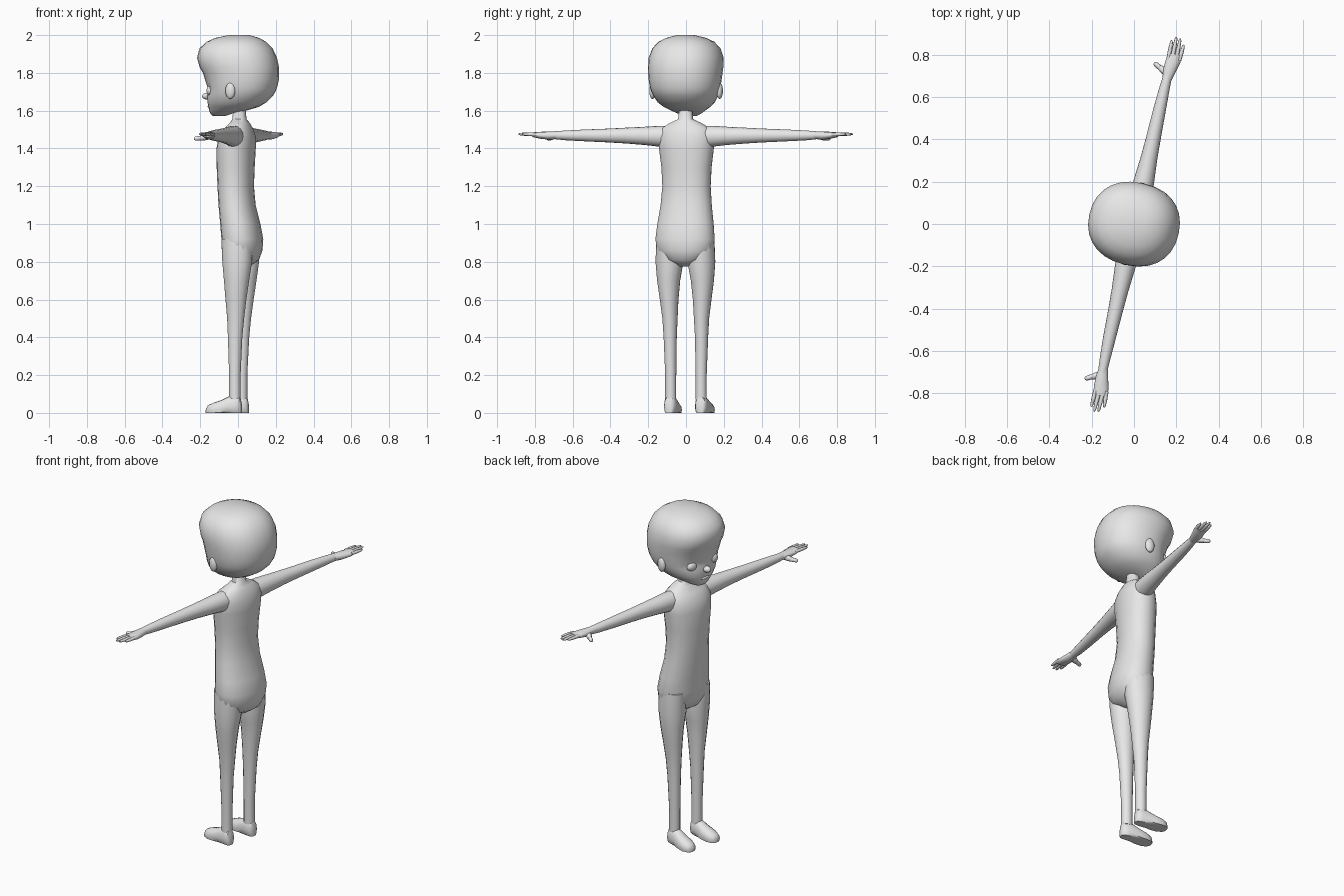
import bpy, bmesh, math
from mathutils import Vector, Matrix

YAW = math.radians(-102.4)          # the figure is turned to face -x
grey = bpy.data.materials.new("plain_grey")
grey.diffuse_color = (0.8, 0.8, 0.8, 1)


def finish(name, bm, mirror=False, angle=50):
    bmesh.ops.recalc_face_normals(bm, faces=bm.faces)
    me = bpy.data.meshes.new(name)
    bm.to_mesh(me)
    bm.free()
    for p in me.polygons:
        p.use_smooth = True
    me.set_sharp_from_angle(angle=math.radians(angle))
    me.materials.append(grey)
    ob = bpy.data.objects.new(name, me)
    bpy.context.collection.objects.link(ob)
    ob.rotation_euler.z = YAW
    if mirror:
        ob.modifiers.new("mirror", 'MIRROR')
    return ob


def add_loft(bm, rings, axis, n=16, power=2.0, floor=None):
    """Skin closed rings (t, a0, a1, b0, b1) stacked along an axis."""
    loops = []
    for t, a0, a1, b0, b1 in rings:
        loop = []
        for i in range(n):
            ang = 2 * math.pi * i / n
            c, s = math.cos(ang), math.sin(ang)
            a = (a0 + a1) / 2 + (a1 - a0) / 2 * math.copysign(abs(c) ** (2 / power), c)
            b = (b0 + b1) / 2 + (b1 - b0) / 2 * math.copysign(abs(s) ** (2 / power), s)
            co = {'X': (t, a, b), 'Y': (a, t, b), 'Z': (a, b, t)}[axis]
            if floor is not None:
                co = (co[0], co[1], max(co[2], floor))
            loop.append(bm.verts.new(co))
        loops.append(loop)
    for l0, l1 in zip(loops, loops[1:]):
        for i in range(n):
            j = (i + 1) % n
            bm.faces.new((l0[i], l0[j], l1[j], l1[i]))
    bm.faces.new(loops[0])
    bm.faces.new(loops[-1])


def loft(name, rings, axis, mirror=False, **kw):
    bm = bmesh.new()
    add_loft(bm, rings, axis, **kw)
    return finish(name, bm, mirror)


def blob(name, loc, size, mirror=False):
    bm = bmesh.new()
    bmesh.ops.create_uvsphere(bm, u_segments=14, v_segments=9, radius=1,
                              matrix=Matrix.Translation(loc) @ Matrix.Diagonal((*size, 1)))
    return finish(name, bm, mirror)


def add_digit(bm, start, end, r0, r1):
    """Tapered finger with a blunt rounded tip."""
    start, end = Vector(start), Vector(end)
    d = end - start
    q = d.to_track_quat('Z', 'Y')
    loops = []
    for f, r in ((0, r0), (0.5, r0), (0.88, r1), (1, r1 * 0.5)):
        loops.append([bm.verts.new(start + d * f + q @ Vector(
            (r * math.cos(k * math.pi / 4), r * math.sin(k * math.pi / 4), 0))) for k in range(8)])
    for l0, l1 in zip(loops, loops[1:]):
        for i in range(8):
            j = (i + 1) % 8
            bm.faces.new((l0[i], l0[j], l1[j], l1[i]))
    bm.faces.new(loops[0])
    bm.faces.new(loops[-1])


def centred(rows):
    return [(z, -w, w, f, b) for z, w, f, b in rows]


# Torso with hips, shoulders and neck: height, half width, front, back
loft("torso", centred([
    (0.775, .025, .00, .06), (0.81, .11, -.055, .11), (0.86, .152, -.078, .126),
    (0.92, .16, -.083, .13), (1.0, .152, -.09, .115), (1.1, .138, -.1, .09),
    (1.2, .13, -.106, .081), (1.3, .135, -.11, .085), (1.4, .148, -.11, .09),
    (1.46, .152, -.1, .09), (1.505, .135, -.07, .075), (1.535, .085, -.04, .06),
    (1.555, .04, -.03, .045), (1.63, .032, -.022, .038)]), 'Z', n=20, power=2.15)

# Legs
loft("leg", [
    (.92, .03, .155, -.07, .1), (.8, .012, .161, -.066, .095), (.7, .03, .153, -.056, .08),
    (.6, .04, .139, -.048, .065), (.5, .045, .126, -.04, .052), (.4, .05, .12, -.036, .042),
    (.2, .053, .112, -.03, .032), (.07, .053, .112, -.03, .032)], 'Z', mirror=True)

# Shoes, flattened on the ground
loft("shoe", [
    (.038, .07, .1, -.01, .05), (.03, .058, .112, -.02, .085), (.005, .05, .118, -.025, .095),
    (-.03, .047, .122, -.025, .088), (-.07, .044, .13, -.025, .068), (-.11, .046, .132, -.025, .055),
    (-.14, .058, .122, -.02, .042), (-.152, .075, .105, -.01, .025)], 'Y',
    mirror=True, power=2.2, floor=0.0)

# Arms
loft("arm", [
    (.09, -.05, .055, 1.405, 1.52), (.15, -.05, .055, 1.41, 1.52), (.22, -.045, .05, 1.418, 1.515),
    (.32, -.037, .042, 1.426, 1.51), (.42, -.032, .037, 1.432, 1.505), (.55, -.028, .032, 1.438, 1.5),
    (.65, -.022, .028, 1.443, 1.495), (.72, -.016, .026, 1.45, 1.49)], 'X', mirror=True)

# Hands: palm, four fingers and a thumb
bm = bmesh.new()
add_loft(bm, [
    (.70, -.016, .027, 1.45, 1.49), (.74, -.022, .038, 1.446, 1.49),
    (.79, -.02, .05, 1.452, 1.488), (.825, -.016, .052, 1.46, 1.485)], 'X', n=12)
for y0, y1, tip in ((-.009, -.012, .886), (.009, .006, .906), (.027, .026, .902), (.043, .048, .877)):
    add_digit(bm, (.80, y0, 1.474), (tip, y1, 1.476), .0095, .007)
add_digit(bm, (.73, -.005, 1.462), (.752, -.045, 1.453), .016, .012)
add_digit(bm, (.745, -.035, 1.455), (.764, -.07, 1.451), .012, .010)
finish("hand", bm, mirror=True)

# Head: narrow chin and jaw, full skull, hair overhanging the brow
bm = bmesh.new()
add_loft(bm, centred([
    (1.572, .035, -.135, -.07), (1.585, .062, -.147, -.03), (1.6, .088, -.153, .04),
    (1.62, .122, -.157, .11), (1.645, .15, -.161, .15), (1.68, .17, -.166, .185),
    (1.70, .178, -.165, .197), (1.72, .184, -.165, .205), (1.76, .191, -.173, .215),
    (1.80, .195, -.184, .216), (1.83, .197, -.202, .216), (1.88, .196, -.216, .205),
    (1.93, .178, -.203, .182), (1.965, .146, -.165, .147), (1.985, .105, -.12, .112),
    (2.0, .045, -.05, .06)]), 'Z', n=28, power=2.2)
for v in bm.verts:                  # shallow eye sockets
    if v.co.y < 0:
        d2 = ((abs(v.co.x) - .078) / .045) ** 2 + ((v.co.z - 1.71) / .04) ** 2
        v.co.y += .014 * math.exp(-d2)
finish("head", bm)

# Face details and ears
blob("eye", (.077, -.132, 1.706), (.034, .021, .027), mirror=True)
blob("nose", (0, -.168, 1.677), (.021, .027, .018))
blob("lips", (0, -.153, 1.622), (.03, .010, .009))
blob("ear", (.182, -.002, 1.705), (.017, .027, .043), mirror=True)
